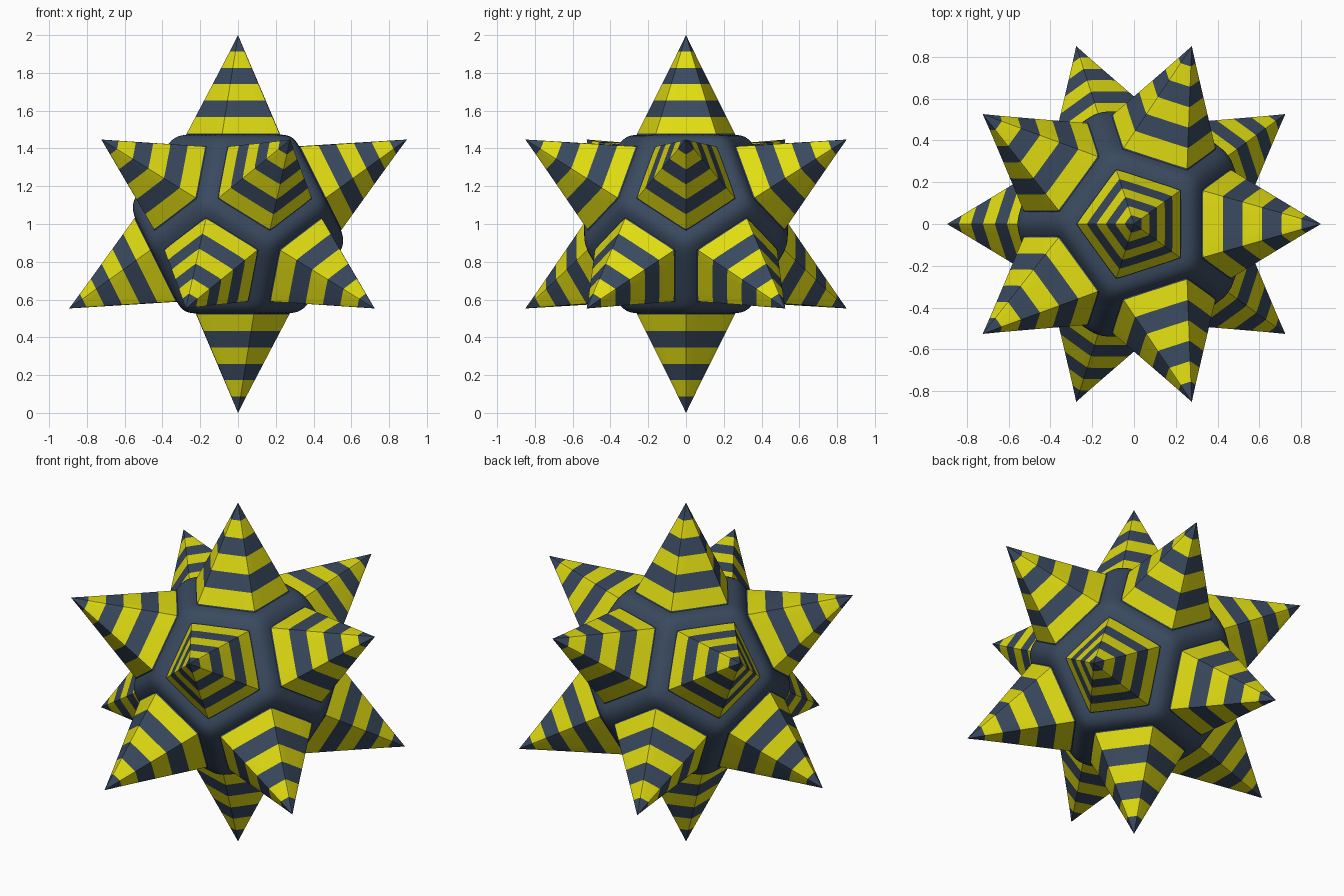
import bpy, bmesh, math
from mathutils import Vector

if "Cube" in bpy.data.objects:
    bpy.data.objects.remove(bpy.data.objects["Cube"])

CENTRE = Vector((0, 0, 1))
FACE = 0.475          # distance of the core's flat faces from the centre
BASE = 0.48           # distance where the stripes begin
SLOPE = 0.425         # spike half width gained per unit of depth
BANDS = 6
SEGS = 40


def material(name, rgb):
    m = bpy.data.materials.new(name)
    m.diffuse_color = (*rgb, 1)
    m.use_nodes = True
    m.node_tree.nodes["Principled BSDF"].inputs["Base Color"].default_value = m.diffuse_color
    return m


slate = material("slate blue", (0.042, 0.068, 0.115))
yellow = material("yellow", (0.76, 0.73, 0.006))

# Twelve spike directions: two poles and two staggered rings of five
axes = [Vector((0, 0, 1)), Vector((0, 0, -1))]
for k in range(5):
    for sign, turn in ((1, 0), (-1, 36)):
        a = math.radians(72 * k + turn)
        axes.append(Vector((2 * math.cos(a), 2 * math.sin(a), sign)) / math.sqrt(5))


def soft_max(values, p):
    return sum(max(v, 0) ** p for v in values) ** (1 / p)


def finish(bm, name, mats, angle):
    bmesh.ops.recalc_face_normals(bm, faces=bm.faces)
    me = bpy.data.meshes.new(name)
    bm.to_mesh(me)
    bm.free()
    for m in mats:
        me.materials.append(m)
    ob = bpy.data.objects.new(name, me)
    bpy.context.collection.objects.link(ob)
    bpy.ops.object.select_all(action='DESELECT')
    ob.select_set(True)
    bpy.context.view_layer.objects.active = ob
    bpy.ops.object.shade_smooth_by_angle(angle=math.radians(angle))
    return ob


# Core: a twelve-sided solid with softened edges
bm = bmesh.new()
bmesh.ops.create_icosphere(bm, subdivisions=6, radius=1)
for v in bm.verts:
    d = v.co.normalized()
    v.co = CENTRE + d * (FACE / soft_max([d.dot(a) for a in axes], 20))
finish(bm, "core", [slate], 60)


# Spikes: five-sided points in equal stripes, rounder towards the tip
def spike(axis, name):
    near = next(n for n in axes if 0.4 < n.dot(axis) < 0.5)
    u = (near - axis * near.dot(axis)).normalized()
    w = axis.cross(u)
    step = (1 - BASE) / BANDS
    heights = [BASE - 0.04] + [BASE + step * i for i in range(BANDS)]
    bm = bmesh.new()
    rings = []
    for h in heights:
        ring = []
        for s in range(SEGS):
            t = math.tau * s / SEGS
            sides = [math.cos(t - math.tau * k / 5) for k in range(5)]
            r = SLOPE * (1 - h) / soft_max(sides, 8 + 130 * (1 - h))
            ring.append(bm.verts.new(CENTRE + axis * h + (u * math.cos(t) + w * math.sin(t)) * r))
        rings.append(ring)
    tip = bm.verts.new(CENTRE + axis)
    for i, ring in enumerate(rings):
        for s in range(SEGS):
            n = (s + 1) % SEGS
            if i + 1 < len(rings):
                f = bm.faces.new((ring[s], ring[n], rings[i + 1][n], rings[i + 1][s]))
            else:
                f = bm.faces.new((ring[s], ring[n], tip))
            f.material_index = i % 2      # stripes alternate with height
    bm.faces.new(rings[0][::-1])
    finish(bm, name, [slate, yellow], 35)


for i, axis in enumerate(axes):
    spike(axis, f"spike_{i + 1:02d}")
